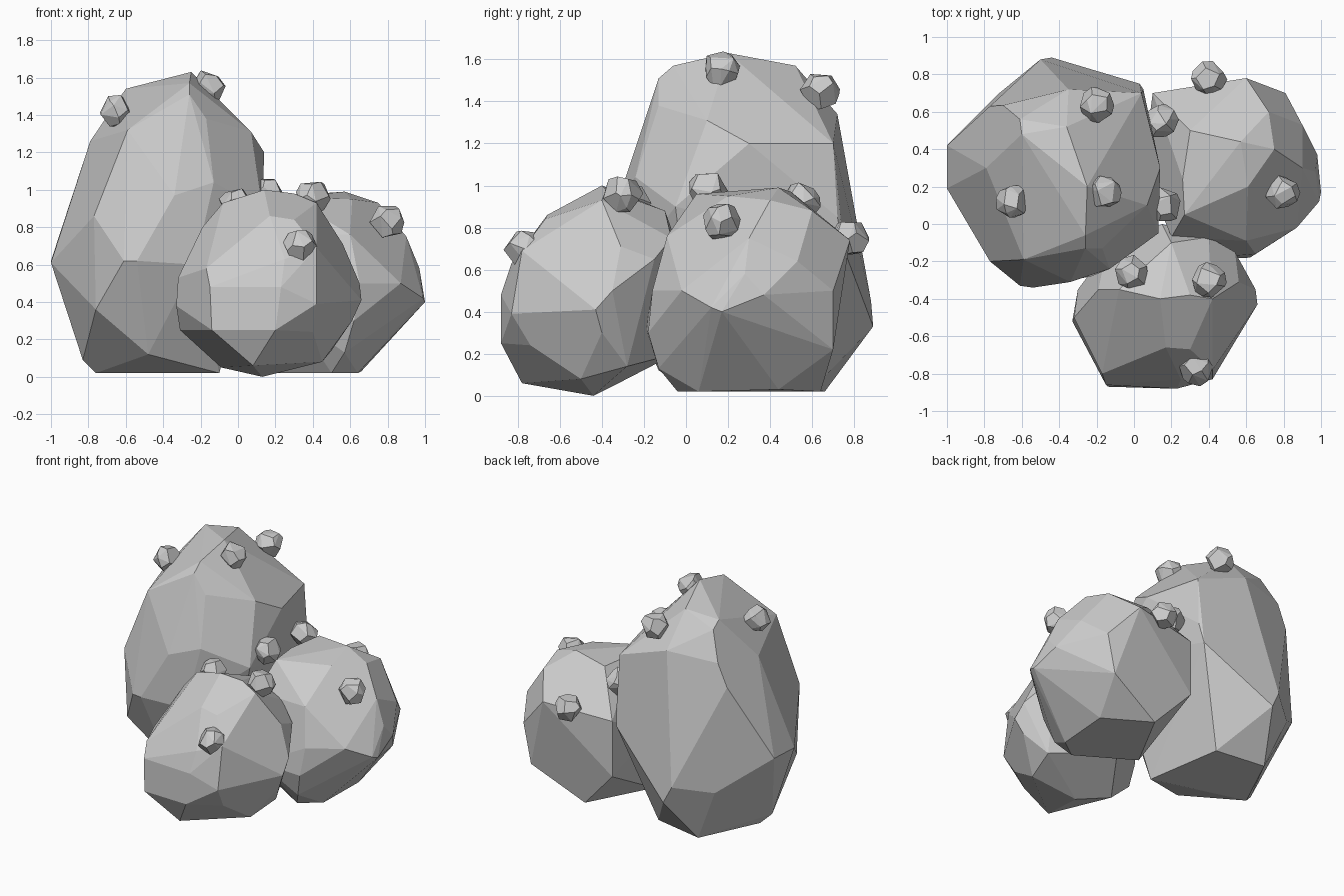
import bpy, bmesh, math, random
from mathutils import Vector

random.seed(11)


def rock(name, points, flat=9):
    """Faceted stone: convex hull of its corners, nearly flat faces merged."""
    bm = bmesh.new()
    for p in points:
        bm.verts.new(p)
    bmesh.ops.convex_hull(bm, input=bm.verts[:])
    loose = [v for v in bm.verts if not v.link_faces]
    bmesh.ops.delete(bm, geom=loose, context='VERTS')
    bmesh.ops.dissolve_limit(bm, angle_limit=math.radians(flat),
                             verts=bm.verts[:], edges=bm.edges[:])
    bmesh.ops.recalc_face_normals(bm, faces=bm.faces[:])
    mesh = bpy.data.meshes.new(name)
    bm.to_mesh(mesh)
    bm.free()
    ob = bpy.data.objects.new(name, mesh)
    bpy.context.collection.objects.link(ob)
    return ob


def pebble(name, centre, radius):
    """Small stone: jittered dodecahedron from icosphere face centres."""
    bm = bmesh.new()
    bmesh.ops.create_icosphere(bm, subdivisions=1, radius=1)
    pts = []
    for f in bm.faces:
        d = f.calc_center_median().normalized()
        d += Vector([random.uniform(-.25, .25) for _ in range(3)])
        pts.append(Vector(centre) + d.normalized() * radius * random.uniform(.92, 1.06))
    bm.free()
    return rock(name, pts, 12)


# Tall boulder at the back left
rock("tall_boulder", [
    (-.76, .24, .02), (-.10, .05, .02), (-.20, .60, .03), (-.56, .66, .02),
    (-.48, -.13, .12), (-.83, .20, .09), (-.76, -.18, .36), (-.72, .70, .40),
    (-1.0, .19, .61), (-1.0, .42, .62), (-.54, -.34, .62), (-.61, -.33, .62),
    (-.34, -.31, .97), (-.77, -.20, .86), (-.23, -.28, .60), (-.13, -.24, 1.04),
    (.13, -.05, .90), (.14, .30, 1.20), (.13, .20, .95), (.05, .72, .85),
    (.03, .75, .70), (-.44, .89, .33), (-.50, .88, .45), (-.77, .63, 1.15),
    (-.40, .82, .82), (-.40, .76, 1.17), (-.35, .72, 1.34), (-.36, .52, 1.57),
    (-.59, -.19, 1.32), (-.44, -.20, 1.32), (-.17, -.13, 1.38), (-.25, .20, 1.63),
    (-.60, .48, 1.54), (-.61, .56, 1.50), (-.26, -.06, 1.57), (-.26, -.13, 1.51),
    (-.70, .635, 1.31), (.07, .10, 1.31), (.04, .70, 1.20), (-.79, .30, 1.26)])

# Low boulder on the right
rock("right_boulder", [
    (.27, .05, .96), (.26, .24, .97), (.57, .44, .99), (.30, .50, .97),
    (.61, .20, .95), (.75, .40, .93), (.72, .60, .88), (.90, .30, .75),
    (.97, .28, .58), (1.0, .17, .40), (.99, .12, .42), (.98, .37, .48),
    (.90, .53, .64), (.81, .70, .50), (.60, .78, .74), (.75, .70, .22),
    (.64, .06, .02), (.66, .44, .03), (.36, .64, .02), (.12, .19, .02),
    (.50, -.04, .02), (.57, -.13, .13), (.71, .22, .08), (.62, -.18, .30),
    (.65, -.16, .50), (.60, -.09, .76), (.20, -.07, .76), (.30, -.19, .32),
    (.87, -.02, .50), (.10, .70, .70), (.10, .70, .30), (.05, .30, .50)])

# Low boulder in front
rock("front_boulder", [
    (-.33, -.52, .38), (-.32, -.50, .53), (-.15, -.86, .48), (-.14, -.87, .25),
    (.20, -.88, .25), (.23, -.88, .48), (.42, -.83, .39), (.42, -.78, .69),
    (-.17, -.80, .58), (.17, -.66, .86), (.30, -.67, .84), (.25, -.83, .63),
    (.08, -.78, .06), (-.09, -.34, .05), (.13, -.44, .00), (-.31, -.42, .25),
    (-.30, -.35, .38), (-.19, -.35, .80), (-.08, -.35, .93), (.14, -.40, 1.0),
    (.30, -.38, .98), (.42, -.40, .93), (.54, -.15, .65), (.56, -.31, .71),
    (.65, -.35, .50), (.66, -.43, .41), (.61, -.40, .30), (.50, -.28, .14),
    (.45, -.50, .08), (.15, .00, .60), (.40, -.07, .75), (.20, -.10, .88),
    (.10, -.05, .20), (-.15, -.15, .50), (.40, -.74, .24), (.56, -.60, .50)])

# Small stones sitting on the boulders
spots = {
    "tall": [(-.65, .12, 1.42), (-.16, .17, 1.55), (-.20, .64, 1.45)],
    "right": [(.14, .55, .92), (.40, .78, .75), (.80, .17, .83), (.16, .10, .98)],
    "front": [(-.01, -.26, .92), (.40, -.30, .96), (.33, -.77, .70)],
}
for owner, centres in spots.items():
    for i, c in enumerate(centres):
        pebble(f"{owner}_pebble_{i + 1}", c, .095)
